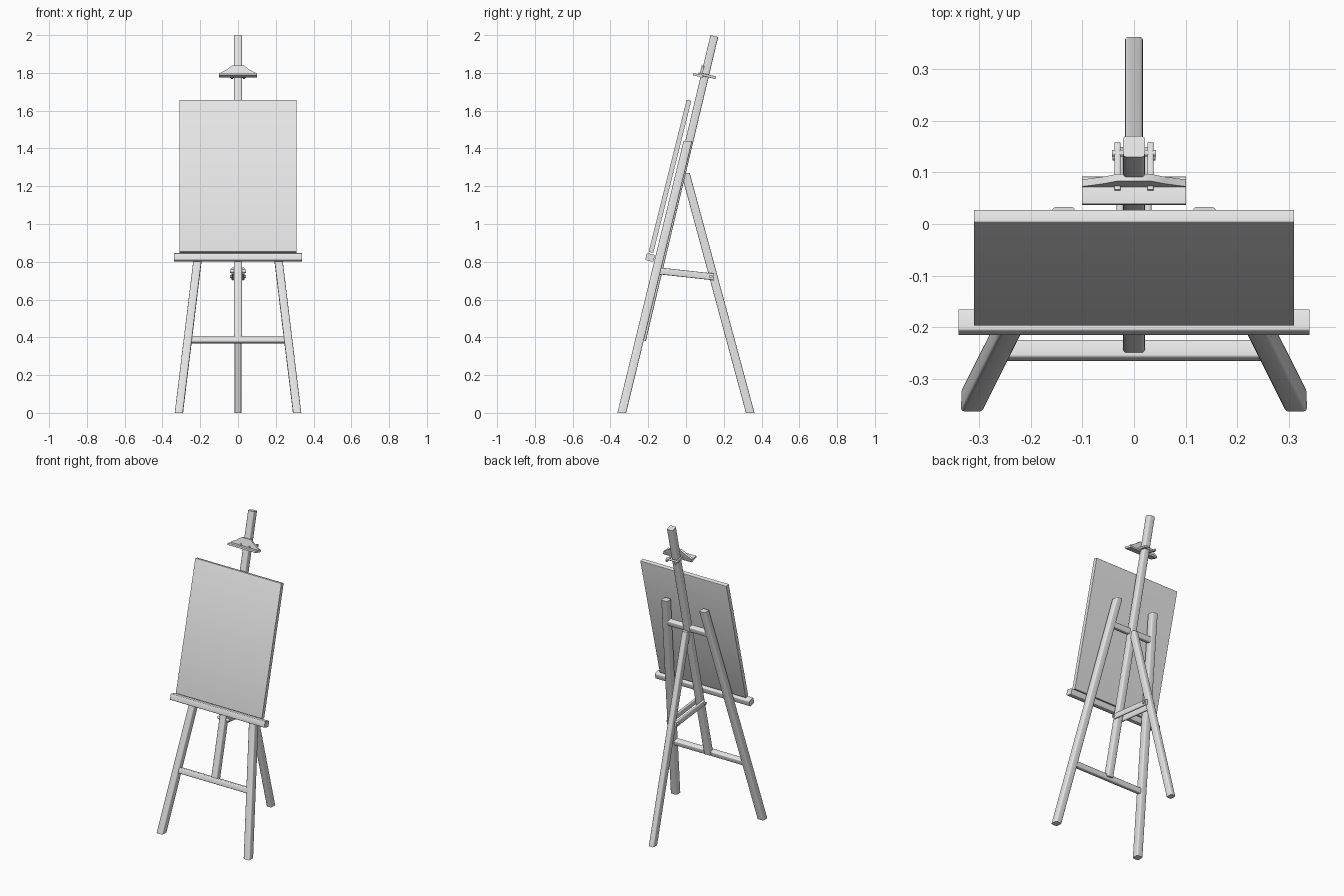
import bpy
import bmesh
import math
from mathutils import Vector

default = bpy.data.objects.get("Cube")
if default:
    bpy.data.objects.remove(default, do_unlink=True)

# One plain material for the whole stand
grey = bpy.data.materials.new("light_grey")
grey.use_nodes = True
grey.diffuse_color = (0.8, 0.8, 0.8, 1)
grey.node_tree.nodes["Principled BSDF"].inputs["Base Color"].default_value = (0.8, 0.8, 0.8, 1)

TILT = 0.245
X = Vector((1, 0, 0))
UP = Vector((0, math.sin(TILT), math.cos(TILT)))  # direction the stand leans in


def finish(name, bm):
    bmesh.ops.recalc_face_normals(bm, faces=bm.faces[:])
    mesh = bpy.data.meshes.new(name)
    bm.to_mesh(mesh)
    bm.free()
    mesh.materials.append(grey)
    obj = bpy.data.objects.new(name, mesh)
    bpy.context.collection.objects.link(obj)
    bpy.ops.object.select_all(action="DESELECT")
    obj.select_set(True)
    bpy.context.view_layer.objects.active = obj
    bpy.ops.object.shade_smooth_by_angle(angle=math.radians(40))
    return obj


def rounded_rect(w, d, r, steps=3):
    pts = []
    for k, (sx, sy) in enumerate([(1, 1), (-1, 1), (-1, -1), (1, -1)]):
        for i in range(steps + 1):
            a = math.pi / 2 * (k + i / steps)
            pts.append((sx * (w / 2 - r) + r * math.cos(a),
                        sy * (d / 2 - r) + r * math.sin(a)))
    return pts


def loft(name, p, q, profile, side, level=False):
    """Sweep a profile from p to q; level=True cuts both ends horizontally."""
    p, q = Vector(p), Vector(q)
    t = (q - p).normalized()
    u = (side - t * side.dot(t)).normalized()
    v = t.cross(u)
    bm = bmesh.new()
    rings = []
    for end in (p, q):
        ring = []
        for a, b in profile:
            off = u * a + v * b
            if level:
                off -= t * (off.z / t.z)
            ring.append(bm.verts.new(end + off))
        rings.append(ring)
        bm.faces.new(ring)
    n = len(profile)
    for i in range(n):
        j = (i + 1) % n
        bm.faces.new((rings[0][i], rings[0][j], rings[1][j], rings[1][i]))
    return finish(name, bm)


def rod(name, p, q, w, d, r=0.007, side=X, level=False):
    return loft(name, p, q, rounded_rect(w, d, r), side, level)


def crossbar(name, half, y, z, w, d, r=0.006):
    return rod(name, (-half, y, z), (half, y, z), w, d, r, side=UP)


# Legs and central mast
for label, s in (("left", 1), ("right", -1)):
    rod(label + "_front_leg", (s * 0.313, -0.34, 0), (s * 0.137, 0.01, 1.44),
        0.043, 0.045, level=True)
rod("mast", (0, -0.233, 0.385), (0, 0.15, 1.995), 0.042, 0.042)
rod("rear_leg", (0, 0.34, 0), (0, -0.003, 1.27), 0.035, 0.044, level=True)

# Cross braces between the front legs
crossbar("lower_crossbar", 0.25, -0.245, 0.388, 0.034, 0.036)
crossbar("upper_crossbar", 0.145, -0.025, 1.28, 0.036, 0.034)

# Canvas and the ledge it rests on
crossbar("canvas", 0.31, -0.085, 1.2525, 0.83, 0.025, 0.003)
crossbar("ledge", 0.34, -0.19, 0.823, 0.038, 0.044, 0.005)

# Hinged brace holding the rear leg
for label, s in (("left", 1), ("right", -1)):
    rod(label + "_brace_bar", (s * 0.027, -0.145, 0.752), (s * 0.027, 0.147, 0.72),
        0.014, 0.036, 0.005)
for name, y, z in (("brace_front_bolt", -0.145, 0.75), ("brace_rear_bolt", 0.132, 0.722)):
    crossbar(name, 0.042, y, z, 0.018, 0.018, 0.008)

# Sliding canvas clamp near the top of the mast
crossbar("clamp_plate", 0.101, 0.064, 1.787, 0.012, 0.055, 0.002)
outline = [(-0.101, 0), (0.101, 0), (0.101, 0.018), (0.06, 0.04), (0.032, 0.062),
           (-0.032, 0.062), (-0.06, 0.04), (-0.101, 0.018)]
base = Vector((0, 0.075, 1.777))
back = X.cross(UP)
loft("clamp_back", base + back * 0.007, base - back * 0.007, [(a, -b) for a, b in outline], X)
for label, s in (("left", 1), ("right", -1)):
    rod(label + "_clamp_arm", (s * 0.032, 0.065, 1.795), (s * 0.032, 0.157, 1.775),
        0.012, 0.014, 0.003)
crossbar("clamp_bolt", 0.043, 0.137, 1.78, 0.013, 0.013, 0.006)
